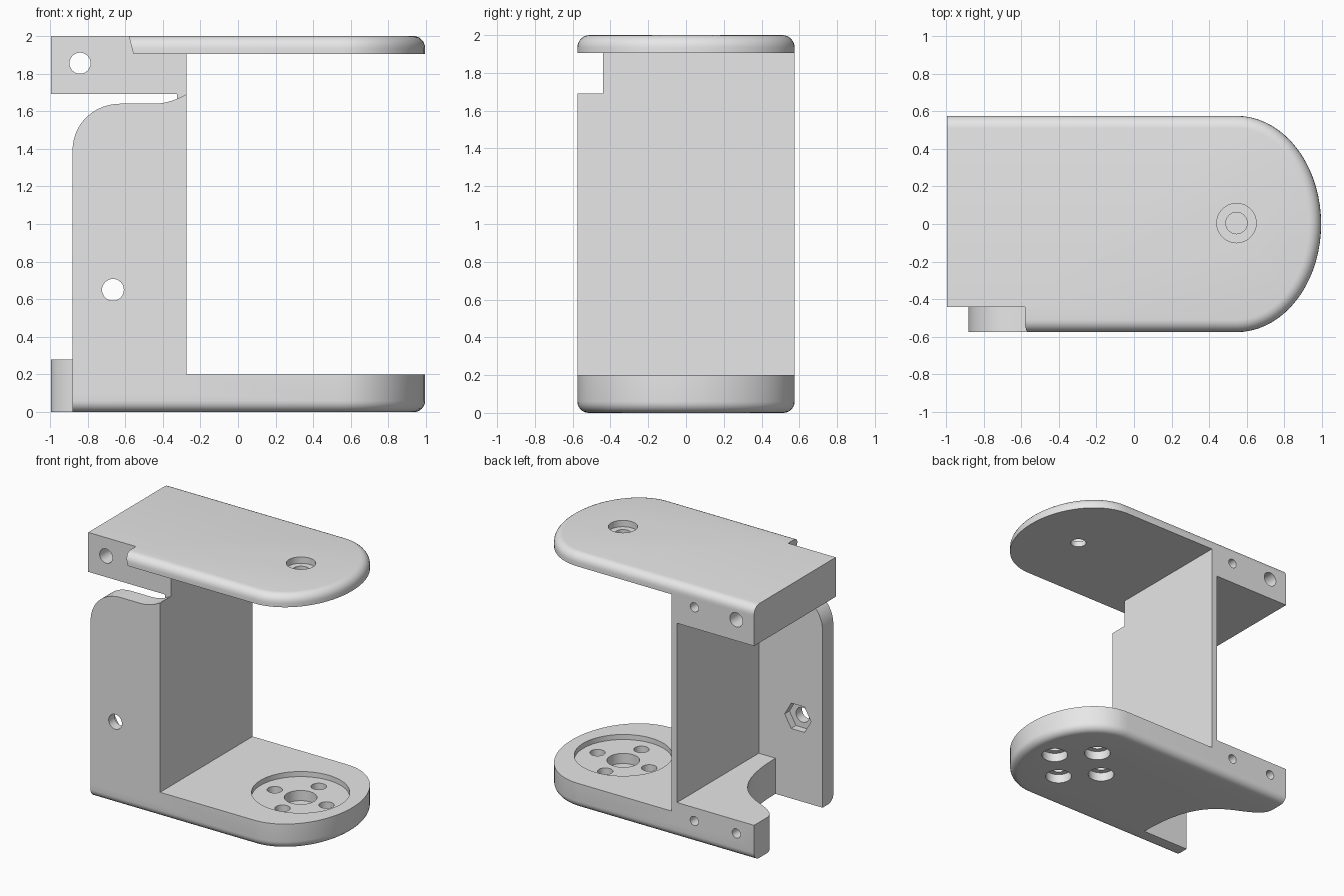
import bpy, bmesh, math
from mathutils import Vector, Matrix
from mathutils.geometry import interpolate_bezier

if "Cube" in bpy.data.objects:
    bpy.data.objects.remove(bpy.data.objects["Cube"], do_unlink=True)

grey = bpy.data.materials.new("plain grey")
grey.use_nodes = True
grey.diffuse_color = (0.8, 0.8, 0.8, 1)
grey.node_tree.nodes["Principled BSDF"].inputs["Base Color"].default_value = (0.8, 0.8, 0.8, 1)

BACK_X, END_X, SIDE = -0.995, 0.995, 0.575     # overall outline
INNER_Y = -0.44                                # inside of the front wall
SPINE = (-0.325, -0.275)                       # thickness of the upright wall
HUB_X = 0.545                                  # centre of the round ends


def to_object(name, bm):
    bmesh.ops.recalc_face_normals(bm, faces=bm.faces)
    mesh = bpy.data.meshes.new(name)
    bm.to_mesh(mesh)
    bm.free()
    mesh.materials.append(grey)
    obj = bpy.data.objects.new(name, mesh)
    bpy.context.collection.objects.link(obj)
    return obj


def prism(name, outline, low, high, axis="z", round_edge=None, radius=0.06):
    """Extrude a 2D outline along z or y; optionally round chosen edges."""
    place = (lambda p, h: (p[0], p[1], h)) if axis == "z" else (lambda p, h: (p[0], h, p[1]))
    bm = bmesh.new()
    face = bm.faces.new([bm.verts.new(place(p, low)) for p in outline])
    top = bmesh.ops.extrude_face_region(bm, geom=[face])["geom"]
    shift = Vector(place((0, 0), high - low))
    bmesh.ops.translate(bm, vec=shift, verts=[v for v in top if isinstance(v, bmesh.types.BMVert)])
    bmesh.ops.recalc_face_normals(bm, faces=bm.faces)
    if round_edge:
        edges = [e for e in bm.edges if round_edge(e.verts[0].co, e.verts[1].co)]
        bmesh.ops.bevel(bm, geom=edges, offset=radius, segments=6, profile=0.5, affect="EDGES")
    return to_object(name, bm)


def box(name, x, y, z):
    return prism(name, [(x[0], y[0]), (x[1], y[0]), (x[1], y[1]), (x[0], y[1])], *z)


def rod(centre, radius, length, axis="z", sides=32):
    bm = bmesh.new()
    turn = Matrix.Rotation(math.pi / 2, 4, "X") if axis == "y" else Matrix()
    spin = Matrix.Rotation(math.pi / 2, 4, "Z")
    bmesh.ops.create_cone(bm, cap_ends=True, segments=sides, radius1=radius, radius2=radius,
                          depth=length, matrix=Matrix.Translation(centre) @ turn @ spin)
    return to_object("hole_cutter", bm)


def combine(target, other, operation):
    mod = target.modifiers.new("combine", "BOOLEAN")
    mod.operation, mod.object, mod.solver = operation, other, "EXACT"
    bpy.context.view_layer.objects.active = target
    bpy.ops.object.modifier_apply(modifier=mod.name)
    bpy.data.objects.remove(other, do_unlink=True)


def curve(a, b, c, d, steps=14):
    pts = [Vector((*p, 0)) for p in (a, b, c, d)]
    return [(p.x, p.y) for p in interpolate_bezier(*pts, steps)]


def rim(level):
    """Long sides and round end at a given height."""
    def rule(a, b):
        mid = (a + b) / 2
        flat = abs(a.z - level) < 0.001 and abs(b.z - level) < 0.001
        return flat and (abs(mid.y) > SIDE - 0.001 or mid.x > HUB_X + 0.005)
    return rule


# Shared elliptical nose, from front side to back side
nose = [(HUB_X + (END_X - HUB_X) * math.cos(t), SIDE * math.sin(t))
        for t in (math.pi * (i / 36 - 0.5) for i in range(37))]

# Base plate with swept cut-out behind the front wall
sweep = curve((BACK_X, 0.42), (BACK_X, 0.33), (-0.9, 0.29), (-0.82, 0.25))
sweep += curve((-0.82, 0.25), (-0.64, 0.17), (-0.47, 0.05), (-0.47, INNER_Y))[1:]
foot = [(-0.88, INNER_Y), (-0.88, -SIDE)]
bracket = prism("bracket_body", nose + [(BACK_X, SIDE)] + sweep + foot, 0, 0.28,
                round_edge=rim(0))
combine(bracket, box("step_cutter", (-0.3, 1.2), (-1, 1), (0.2, 0.5)), "DIFFERENCE")

# Front wall with rounded shoulder and lip
shoulder = curve((-0.88, 1.39), (-0.88, 1.53), (-0.77, 1.64), (-0.62, 1.64))
lip = curve((-0.45, 1.64), (-0.38, 1.64), (-0.33, 1.66), (SPINE[1], 1.69))
front_wall = prism("front_wall", [(SPINE[1], 0.1), (-0.88, 0.1)] + shoulder + lip,
                   -SIDE, INNER_Y, axis="y")
combine(bracket, front_wall, "UNION")

# Upright wall
combine(bracket, box("spine_wall", SPINE, (INNER_Y, SIDE), (0.1, 1.8)), "UNION")

# Top plate with notch at the front corner, and the block below it
top_plate = prism("top_plate", nose + [(BACK_X, SIDE), (BACK_X, -SIDE)], 1.905, 2,
                  round_edge=rim(2), radius=0.065)
notch = [(-1.2, 1.8), (-0.53, 1.8), (-0.585, 2.02), (-1.2, 2.02)]
combine(top_plate, prism("notch_cutter", notch, -1, INNER_Y, axis="y"), "DIFFERENCE")
block = box("upper_block", (BACK_X, SPINE[1]), (INNER_Y, SIDE), (1.69, 1.92))
combine(top_plate, block, "UNION")
combine(bracket, top_plate, "UNION")

# Hub recess, blind centre bore and top plate counterbore
holes = [rod((HUB_X, 0, 0.26), 0.35, 0.2, sides=64),
         rod((HUB_X, 0, 0.18), 0.117, 0.2),
         rod((HUB_X, 0.005, 2.0), 0.105, 0.1),
         rod((HUB_X, 0.005, 1.95), 0.057, 0.3)]
# Four screw holes, counterbored from below
for i in range(4):
    x = HUB_X + 0.225 * math.cos(i * math.pi / 2)
    y = 0.225 * math.sin(i * math.pi / 2)
    holes += [rod((x, y, 0.1), 0.055, 0.4), rod((x, y, 0), 0.096, 0.14)]
# Hinge hole through the block, wall hole and hexagonal nut pocket
holes += [rod((-0.84, 0, 1.855), 0.056, 2, "y"),
          rod((-0.665, -0.5, 0.65), 0.058, 0.4, "y"),
          rod((-0.665, INNER_Y, 0.65), 0.115, 0.12, "y", 6)]
# Blind screw holes in the back edge
for x, z in ((-0.475, 1.855), (-0.475, 0.175), (-0.84, 0.175)):
    holes.append(rod((x, SIDE, z), 0.036, 0.4, "y", 24))
for hole in holes:
    combine(bracket, hole, "DIFFERENCE")

bpy.ops.object.select_all(action="DESELECT")
bracket.select_set(True)
bpy.context.view_layer.objects.active = bracket
bpy.ops.object.shade_smooth_by_angle(angle=math.radians(30))
